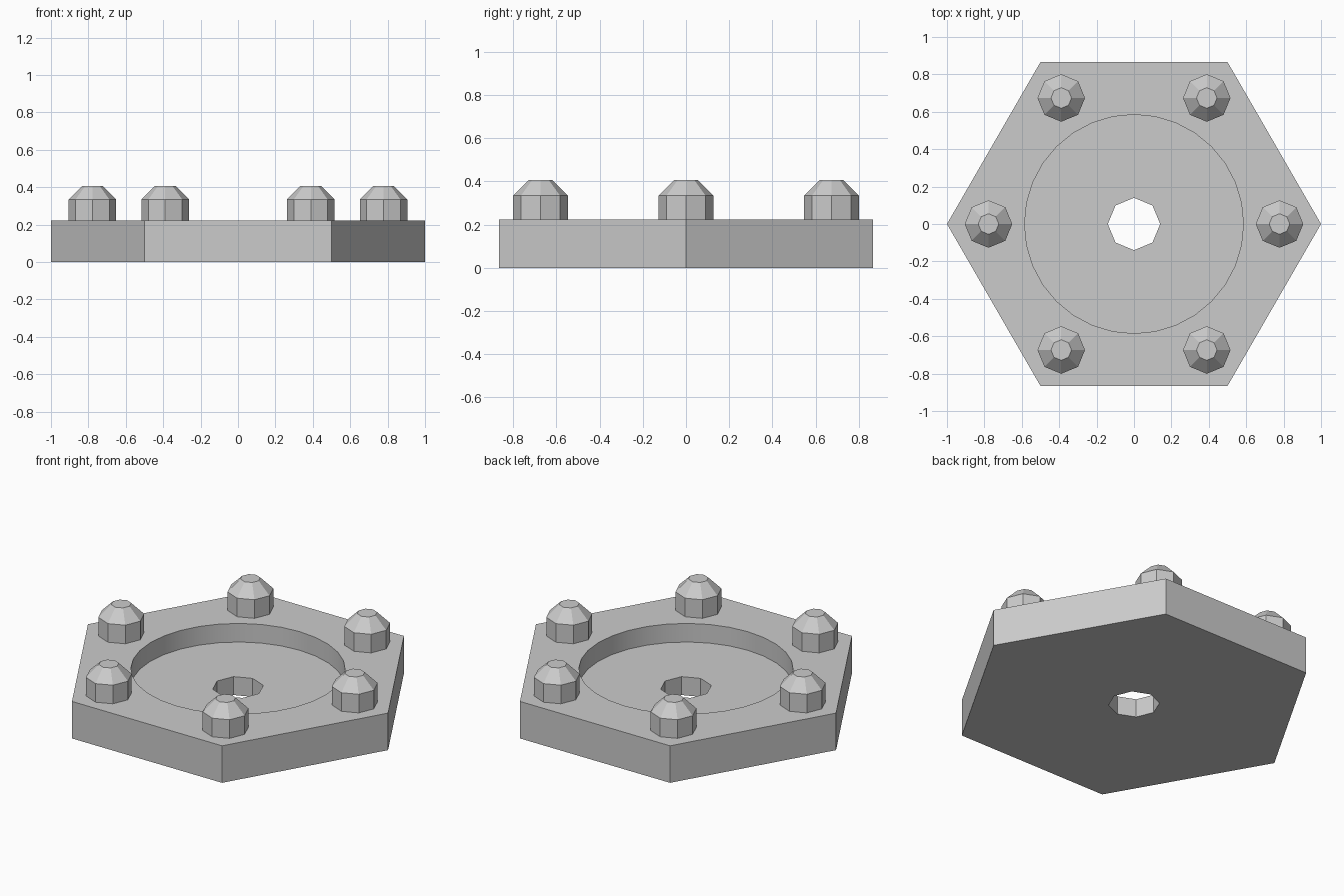
import bpy, bmesh, math

cube = bpy.data.objects.get("Cube")
if cube:
    bpy.data.objects.remove(cube, do_unlink=True)

PLATE_TOP, RECESS_FLOOR = 0.223, 0.111
BOLT_SHOULDER, BOLT_TOP = 0.335, 0.406
BOLT_CIRCLE = 0.778

# Single grey metal
metal = bpy.data.materials.new("grey metal")
metal.use_nodes = True
grey = (0.6, 0.6, 0.6, 1)
metal.diffuse_color = grey
metal.node_tree.nodes["Principled BSDF"].inputs["Base Color"].default_value = grey


def ring(bm, sides, radius, z):
    """Closed loop of edges with a corner on the x axis."""
    verts = []
    for i in range(sides):
        a = math.tau * i / sides
        verts.append(bm.verts.new((radius * math.cos(a), radius * math.sin(a), z)))
    return [bm.edges.new((v, verts[(i + 1) % sides])) for i, v in enumerate(verts)]


def loop_face(bm, edges):
    bmesh.ops.contextual_create(bm, geom=edges)


def finish(bm, name):
    bmesh.ops.recalc_face_normals(bm, faces=bm.faces[:])
    mesh = bpy.data.meshes.new(name)
    bm.to_mesh(mesh)
    bm.free()
    mesh.materials.append(metal)
    obj = bpy.data.objects.new(name, mesh)
    bpy.context.collection.objects.link(obj)
    return obj


# Hexagonal plate with a round recess and an octagonal through hole
bm = bmesh.new()
outer_low, outer_high = ring(bm, 6, 1, 0), ring(bm, 6, 1, PLATE_TOP)
rim, floor = ring(bm, 32, 0.585, PLATE_TOP), ring(bm, 32, 0.585, RECESS_FLOOR)
hole_high, hole_low = ring(bm, 8, 0.14, RECESS_FLOOR), ring(bm, 8, 0.14, 0)
for a, b in ((outer_low, outer_high), (rim, floor), (hole_high, hole_low)):
    bmesh.ops.bridge_loops(bm, edges=a + b)
for a, b in ((outer_high, rim), (floor, hole_high), (outer_low, hole_low)):
    bmesh.ops.triangle_fill(bm, edges=a + b, use_beauty=True)
plate = finish(bm, "flange_plate")

# Smooth the recess wall only; every other edge is sharp
bpy.ops.object.select_all(action="DESELECT")
plate.select_set(True)
bpy.context.view_layer.objects.active = plate
bpy.ops.object.shade_smooth_by_angle(angle=math.radians(30))

# Octagonal bolt heads with chamfered tops
bm = bmesh.new()
base = ring(bm, 8, 0.127, PLATE_TOP)
shoulder = ring(bm, 8, 0.127, BOLT_SHOULDER)
cap = ring(bm, 8, 0.055, BOLT_TOP)
bmesh.ops.bridge_loops(bm, edges=base + shoulder)
bmesh.ops.bridge_loops(bm, edges=shoulder + cap)
loop_face(bm, base)
loop_face(bm, cap)
bolt = finish(bm, "bolt_head_1")
for i in range(6):
    if i:
        bolt = bpy.data.objects.new(f"bolt_head_{i + 1}", bolt.data)
        bpy.context.collection.objects.link(bolt)
    a = math.tau * i / 6
    bolt.location = (BOLT_CIRCLE * math.cos(a), BOLT_CIRCLE * math.sin(a), 0)
